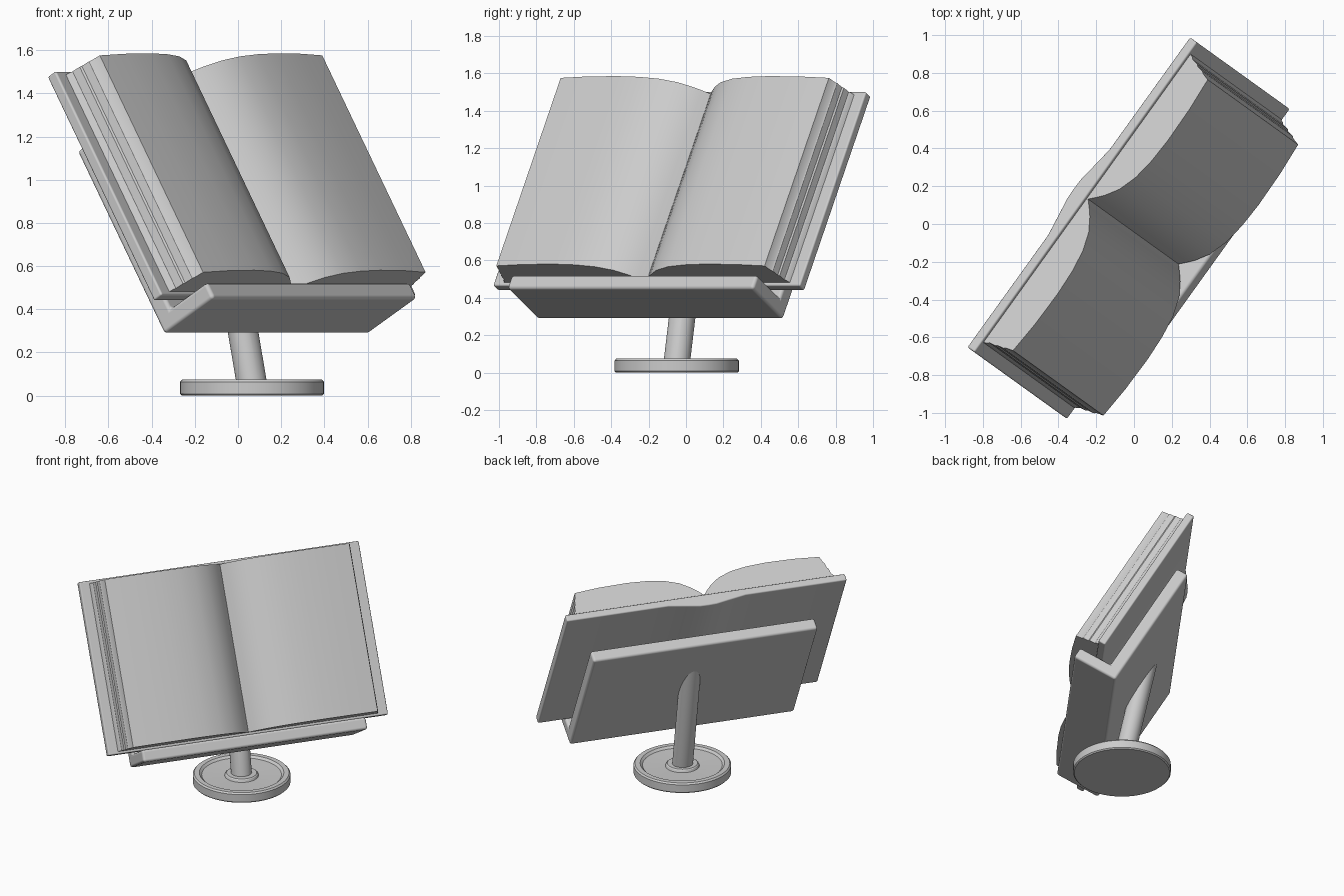
import bpy, bmesh, math
from mathutils import Matrix, Vector

if "Cube" in bpy.data.objects:
    bpy.data.objects.remove(bpy.data.objects["Cube"])

# Tilted frame of the book: local x = width, y = up the page, z = out of the page
FRAME = (Matrix.Translation((-0.04, -0.014, 0.965))
         @ Matrix.Rotation(math.radians(54.3), 4, 'Z')
         @ Matrix.Rotation(math.radians(59.6), 4, 'X'))


def finish(name, bm, matrix=Matrix(), bevel=0.0, angle=32):
    bmesh.ops.recalc_face_normals(bm, faces=bm.faces)
    mesh = bpy.data.meshes.new(name)
    bm.to_mesh(mesh)
    bm.free()
    obj = bpy.data.objects.new(name, mesh)
    bpy.context.collection.objects.link(obj)
    obj.matrix_world = matrix
    bpy.ops.object.select_all(action='DESELECT')
    obj.select_set(True)
    bpy.context.view_layer.objects.active = obj
    bpy.ops.object.shade_smooth_by_angle(angle=math.radians(angle))
    if bevel:
        mod = obj.modifiers.new("soft_edges", 'BEVEL')
        mod.width, mod.segments = bevel, 3
        mod.limit_method = 'ANGLE'
        mod.angle_limit = math.radians(40)
        mod.harden_normals = True
    return obj


def extrude(points, offset):
    """Closed polygon of 3D points swept along offset."""
    bm = bmesh.new()
    face = bm.faces.new([bm.verts.new(p) for p in points])
    new = bmesh.ops.extrude_face_region(bm, geom=[face])["geom"]
    verts = [g for g in new if isinstance(g, bmesh.types.BMVert)]
    bmesh.ops.translate(bm, verts=verts, vec=offset)
    return bm


def mirrored(half):
    """Mirror an open half profile (first point nearest the middle)."""
    return [(-x, z) for x, z in reversed(half)] + [p for p in half if p[0] > 0]


def lathe(profile, steps=64):
    bm = bmesh.new()
    verts = [bm.verts.new((r, 0, z)) for r, z in profile]
    edges = [bm.edges.new(pair) for pair in zip(verts, verts[1:])]
    bmesh.ops.spin(bm, geom=verts + edges, cent=(0, 0, 0), axis=(0, 0, 1),
                   angle=math.tau, steps=steps)
    bmesh.ops.remove_doubles(bm, verts=bm.verts, dist=1e-4)
    return bm


# Cover: flat boards with a spine that bulges backwards
back = mirrored([(0, -0.05), (0.06, -0.048), (0.15, -0.033), (0.28, -0.012), (1.01, -0.012)])
cover = back + [(1.01, 0.042), (-1.01, 0.042)]
finish("book_cover", extrude([(x, -0.603, z) for x, z in cover], (0, 1.203, 0)), FRAME, 0.01)

# Pages: two arched blocks meeting in the gutter, with stepped fore edges
arch = [(0, 0.05), (0.035, 0.088), (0.07, 0.122), (0.14, 0.172), (0.24, 0.210),
        (0.36, 0.230), (0.5, 0.238), (0.7, 0.234), (0.883, 0.219)]
for i in range(3):
    arch += [(0.895 + 0.014 * i, 0.172 - 0.05 * i), (0.903 + 0.014 * i, 0.164 - 0.05 * i)]
arch.append((0.945, 0.03))
finish("pages", extrude([(x, -0.585, z) for x, z in mirrored(arch)], (0, 1.165, 0)), FRAME)

# Tray: L-shaped back board and ledge
ell = [(-0.692, -0.165), (-0.692, 0.165), (-0.607, 0.165),
       (-0.607, -0.075), (0.29, -0.075), (0.29, -0.165)]
finish("tray", extrude([(-0.81, y, z) for y, z in ell], (1.62, 0, 0)), FRAME, 0.018)

# Base: round dish with a raised rim and a collar around the stem
BASE = Vector((0.065, -0.05, 0))
dish = [(0, 0), (0.325, 0), (0.333, 0.008), (0.333, 0.064), (0.323, 0.075), (0.288, 0.075),
        (0.272, 0.060), (0.116, 0.055), (0.110, 0.070), (0.103, 0.075), (0, 0.075)]
finish("base", lathe(dish), Matrix.Translation(BASE))

# Stem: leaning cylinder whose top is cut to end inside the back board
axis = Vector((-0.17, 0.12, 1))
bm = bmesh.new()
bmesh.ops.create_cone(bm, cap_ends=True, segments=40, radius1=0.071, radius2=0.071, depth=1)
normal = FRAME.to_3x3() @ Vector((0, 0, 1))
plane = FRAME @ Vector((0, 0, -0.12))
for v in bm.verts:
    top = v.co.z > 0
    v.co = BASE + Vector((v.co.x, v.co.y, 0.05)) + axis * 0.0
    if top:
        v.co += axis * ((plane - v.co).dot(normal) / axis.dot(normal))
finish("stem", bm)
